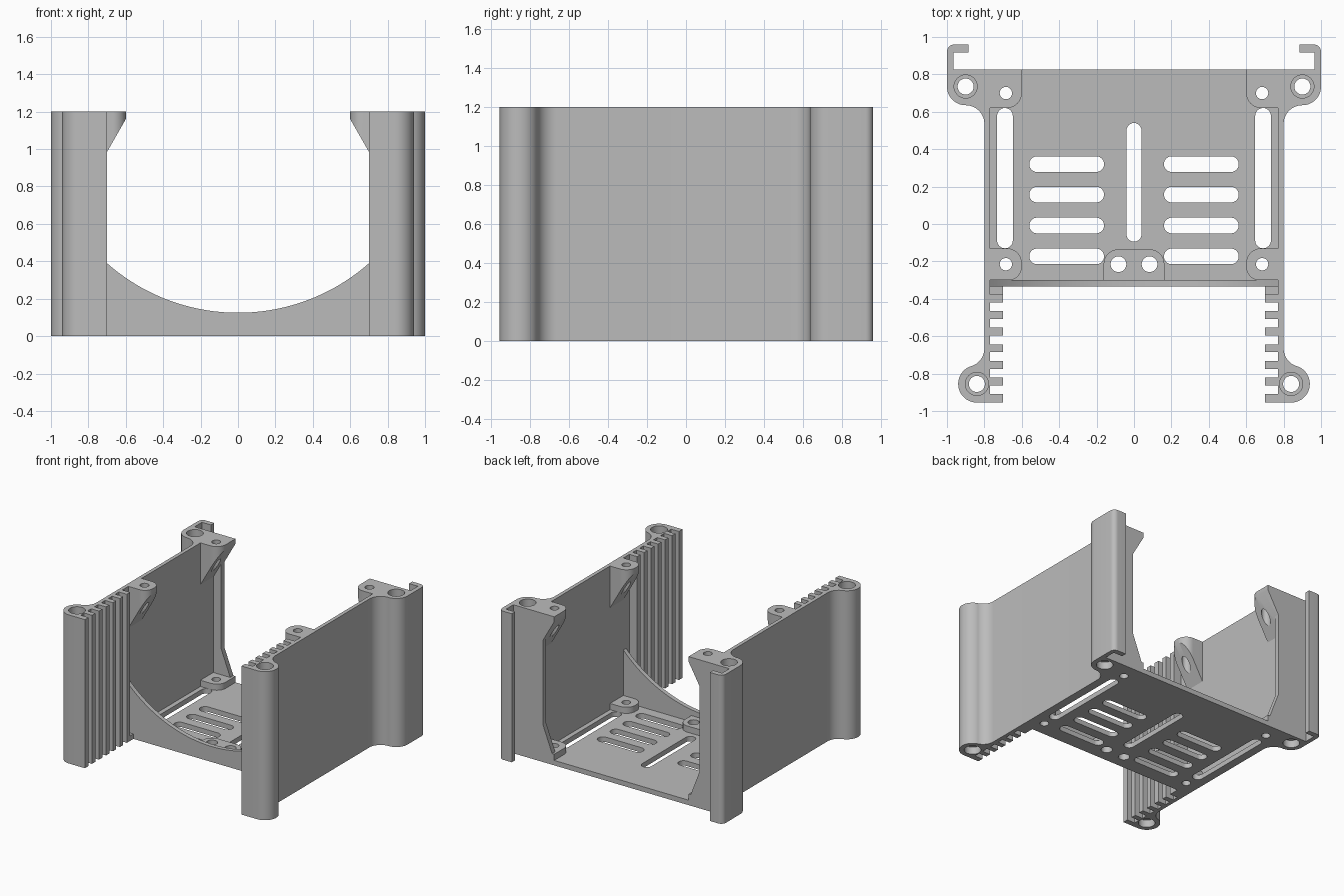
import bpy
import bmesh
from math import cos, sin, radians, sqrt

cube = bpy.data.objects.get("Cube")
if cube:
    bpy.data.objects.remove(cube, do_unlink=True)

grey = bpy.data.materials.new("plain_grey")
grey.use_nodes = True
grey.diffuse_color = (0.5, 0.5, 0.5, 1)
grey.node_tree.nodes["Principled BSDF"].inputs["Base Color"].default_value = (0.5, 0.5, 0.5, 1)

HEIGHT = 1.2
FLOOR = 0.04
WALL_IN = 0.77
WALL_OUT = 0.80
BACK = 0.825
FRONT = -0.335


def arc(cx, cy, r, start, end, n=16):
    angles = [radians(start + (end - start) * i / n) for i in range(n + 1)]
    return [(cx + r * cos(a), cy + r * sin(a)) for a in angles]


def circle(cx, cy, r):
    return arc(cx, cy, r, 0, 360, 32)[:-1]


def slot_x(x0, x1, cy, r):
    return arc(x1 - r, cy, r, -90, 90) + arc(x0 + r, cy, r, 90, 270)


def slot_y(cx, y0, y1, r):
    return arc(cx, y1 - r, r, 0, 180) + arc(cx, y0 + r, r, 180, 360)


def slab(name, loops, lo, hi, upright=False, mirror=False, bottom=None):
    """Extrude an outline with holes; upright outlines are drawn in x and z."""
    curve = bpy.data.curves.new(name, 'CURVE')
    curve.dimensions = '2D'
    curve.fill_mode = 'BOTH'
    curve.extrude = (hi - lo) / 2
    for loop in loops:
        spline = curve.splines.new('POLY')
        spline.points.add(len(loop) - 1)
        for point, (x, y) in zip(spline.points, loop):
            point.co = (x, y, 0, 1)
        spline.use_cyclic_u = True
    temp = bpy.data.objects.new(name + "_outline", curve)
    bpy.context.collection.objects.link(temp)
    graph = bpy.context.evaluated_depsgraph_get()
    mesh = bpy.data.meshes.new_from_object(temp.evaluated_get(graph))
    bpy.data.objects.remove(temp, do_unlink=True)
    bpy.data.curves.remove(curve)

    bm = bmesh.new()
    bm.from_mesh(mesh)
    bmesh.ops.remove_doubles(bm, verts=bm.verts, dist=0.0001)
    for v in bm.verts:
        x, y, z = v.co
        z += (lo + hi) / 2
        if bottom and v.co.z < 0:
            z = bottom(x)
        v.co = (x, z, y) if upright else (x, y, z)
    bmesh.ops.recalc_face_normals(bm, faces=bm.faces)
    bm.to_mesh(mesh)
    bm.free()
    mesh.name = name
    mesh.materials.clear()
    mesh.materials.append(grey)
    for p in mesh.polygons:
        p.use_smooth = True
        p.material_index = 0
    mesh.set_sharp_from_angle(angle=radians(30))
    obj = bpy.data.objects.new(name, mesh)
    bpy.context.collection.objects.link(obj)
    if mirror:
        obj.modifiers.new("other_side", 'MIRROR').use_axis[0] = True
    return obj


# Side walls: comb teeth, front post, back post and hook in one outline
wall = []
for i in range(7):
    y = -0.398 - 0.0888 * i
    wall += [(WALL_IN, y + 0.021), (0.70, y + 0.021), (0.70, y - 0.021), (WALL_IN, y - 0.021)]
wall[-2:] = [(0.70, -0.955)]
wall += arc(0.84, -0.855, 0.1, -90, 72.5, 24)
wall += arc(0.90, -0.665, 0.1, 252.5, 180)[1:]
wall += arc(0.90, 0.535, 0.1, 180, 90)
wall += arc(0.90, 0.735, 0.1, -90, 0)[1:]
wall += arc(0.96, 0.92, 0.04, 0, 90, 8)
wall += [(0.885, 0.96), (0.885, 0.918), (0.965, 0.918), (0.965, BACK), (WALL_IN, BACK)]
posts = {"front": (0.84, -0.855), "back": (0.90, 0.735)}
slab("side_walls", [wall] + [circle(*c, 0.062) for c in posts.values()], 0, HEIGHT, mirror=True)

# Narrower screw bores inside the posts
for end, c in posts.items():
    slab(end + "_post_bores", [circle(*c, 0.063), circle(*c, 0.043)], 0.06, HEIGHT - 0.06, mirror=True)

# Floor with vents and screw holes
corner_holes = [(0.685, 0.70), (0.685, -0.215)]
floor = [[(-WALL_IN, -0.30), (WALL_IN, -0.30), (WALL_IN, BACK), (-WALL_IN, BACK)]]
floor.append(slot_y(0, -0.095, 0.54, 0.04))
for s in (-1, 1):
    for y in (0.32, 0.157, -0.008, -0.173):
        floor.append(slot_x(s * 0.36 - 0.2, s * 0.36 + 0.2, y, 0.042))
    floor.append(slot_y(s * 0.69, -0.13, 0.62, 0.042))
    floor += [circle(s * x, y, 0.033) for x, y in corner_holes]
    floor.append(circle(s * 0.083, -0.215, 0.042))
slab("floor", floor, 0, FLOOR)

# Front panel with its scooped upper edge
R, CZ = 1.059, 1.184
scoop = []
for i in range(49):
    x = WALL_IN - 2 * WALL_IN * i / 48
    scoop.append((x, CZ - sqrt(R * R - x * x)))
slab("front_panel", [[(-WALL_IN, 0), (WALL_IN, 0)] + scoop], FRONT, -0.30, upright=True)

# Back lips, flared at top and bottom
lip = [(WALL_IN + 0.01, 0), (0.60, 0), (0.60, FLOOR), (0.70, 0.30), (0.70, 0.985),
       (0.60, 1.16), (0.60, HEIGHT), (WALL_IN + 0.01, HEIGHT)]
slab("back_lips", [lip], BACK - 0.04, BACK, upright=True, mirror=True)

# Screw tabs: low ones on the floor, gusseted ones at the top of the walls
EDGE = WALL_IN + 0.015
back_tab = [(EDGE, BACK), (0.60, BACK)] + arc(0.68, 0.70, 0.08, 180, 270) + [(EDGE, 0.62)]
front_tab = [(EDGE, -0.13)] + arc(0.68, -0.21, 0.08, 90, 180) + arc(0.67, -0.23, 0.07, 180, 270) + [(EDGE, -0.30)]
for end, tab, c in (("back", back_tab, corner_holes[0]), ("front", front_tab, corner_holes[1])):
    loops = [tab, circle(*c, 0.033)]
    slab(end + "_floor_tabs", loops, FLOOR, 0.09, mirror=True)
    slab(end + "_top_tabs", loops, 0.8, HEIGHT, mirror=True,
         bottom=lambda x: 1.16 - (x - 0.60) * 1.75)

# Middle tab with two holes
middle = [(0.162, -0.30)] + arc(0.082, -0.215, 0.08, 0, 90) + arc(-0.082, -0.215, 0.08, 90, 180) + [(-0.162, -0.30)]
slab("middle_floor_tab", [middle] + [circle(s * 0.083, -0.215, 0.042) for s in (-1, 1)], FLOOR, 0.09)

# Small stops closing the bottom of the first comb gap
stop = [(0.70, -0.378), (WALL_IN + 0.01, -0.378), (WALL_IN + 0.01, FRONT), (0.70, FRONT)]
slab("panel_stops", [stop], 0, FLOOR, mirror=True)
